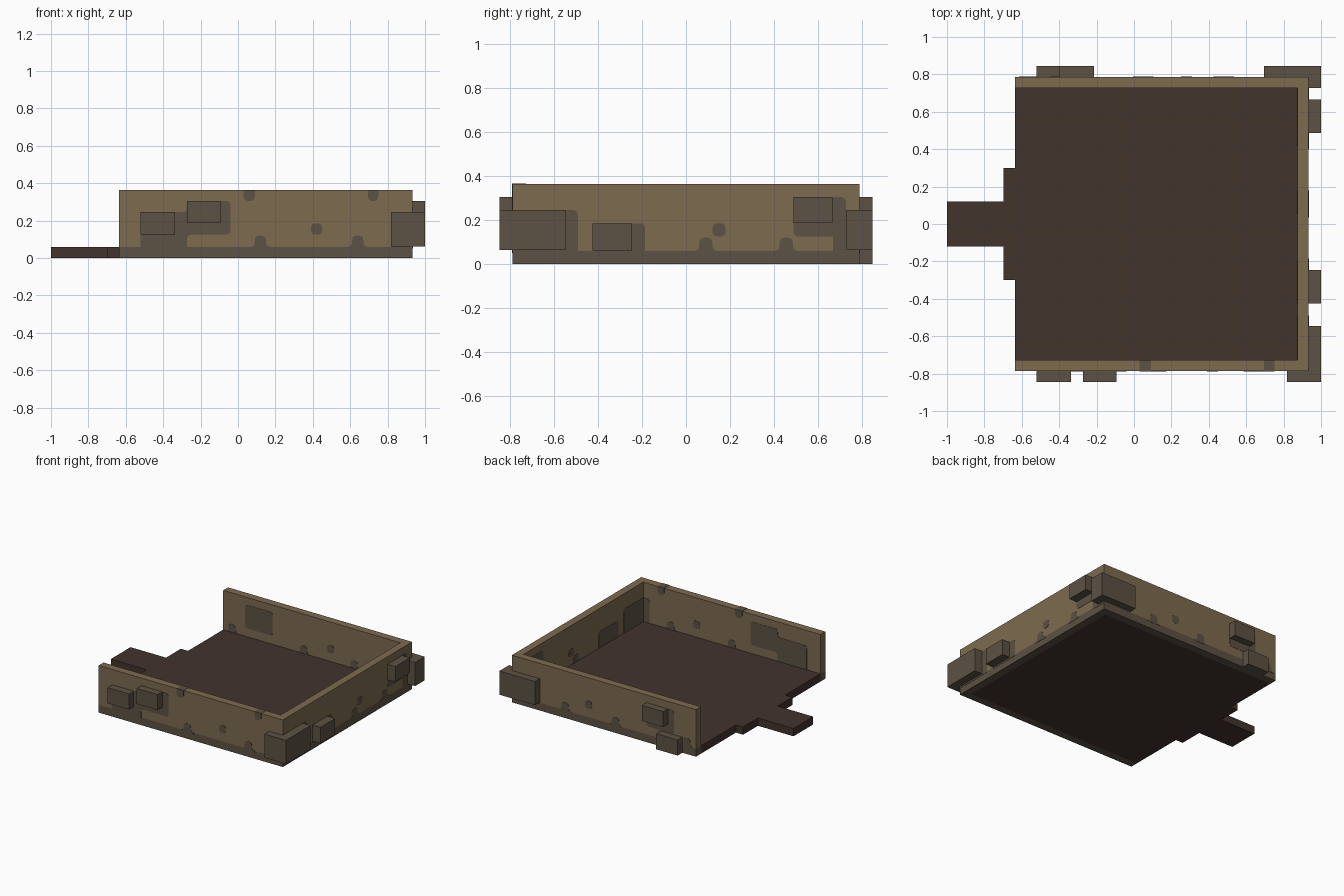
import bpy, bmesh
from mathutils import Vector

if "Cube" in bpy.data.objects:
    bpy.data.objects.remove(bpy.data.objects["Cube"], do_unlink=True)


def material(name, rgb):
    m = bpy.data.materials.new(name)
    m.use_nodes = True
    col = (*rgb, 1.0)
    m.diffuse_color = col
    bsdf = next(n for n in m.node_tree.nodes if n.type == "BSDF_PRINCIPLED")
    bsdf.inputs["Base Color"].default_value = col
    bsdf.inputs["Roughness"].default_value = 0.9
    return m


KHAKI = material("khaki plaster", (0.205, 0.147, 0.080))
GREY = material("grey stone", (0.107, 0.083, 0.058))
BROWN = material("dark brown floor", (0.054, 0.033, 0.026))

# Where a 2D outline point (u, w) lands when extruded along each axis
PLACE = {"x": lambda u, w, d: (d, u, w),
         "y": lambda u, w, d: (u, d, w),
         "z": lambda u, w, d: (u, w, d)}


def prisms(name, outlines, axis, lo, hi, mat):
    """Extrude one or more flat outlines from lo to hi along an axis."""
    bm = bmesh.new()
    for outline in outlines:
        a, b = ([bm.verts.new(PLACE[axis](u, w, d)) for u, w in outline] for d in (lo, hi))
        bm.faces.new(a)
        bm.faces.new(b)
        for i in range(len(a)):
            j = (i + 1) % len(a)
            bm.faces.new((a[i], a[j], b[j], b[i]))
    bmesh.ops.recalc_face_normals(bm, faces=bm.faces)
    mesh = bpy.data.meshes.new(name)
    bm.to_mesh(mesh)
    bm.free()
    mesh.materials.append(mat)
    obj = bpy.data.objects.new(name, mesh)
    bpy.context.collection.objects.link(obj)
    return obj


def rect(u0, u1, w0, w1):
    return [(u0, w0), (u1, w0), (u1, w1), (u0, w1)]


def rounded(points, r=0.024):
    """Round the outline corners, except at the base strip and the wall top."""
    out, n = [], len(points)
    for i, p in enumerate(points):
        if not 0.055 < p[1] < 0.36:
            out.append(p)
            continue
        p, a, b = Vector(p), Vector(points[i - 1]), Vector(points[(i + 1) % n])
        s = p + (a - p).normalized() * min(r, (a - p).length / 2)
        e = p + (b - p).normalized() * min(r, (b - p).length / 2)
        for t in (0, 0.33, 0.67, 1):
            out.append(tuple(s * (1 - t) ** 2 + p * 2 * t * (1 - t) + e * t * t))
    return out


def bump(c):
    return rounded([(c - 0.055, 0.05), (c - 0.055, 0.06), (c - 0.03, 0.065), (c - 0.03, 0.12),
                    (c + 0.03, 0.12), (c + 0.03, 0.065), (c + 0.055, 0.06), (c + 0.055, 0.05)])


def spot(c, z):
    return rounded(rect(c - 0.03, c + 0.03, z - 0.03, z + 0.03))


def patch(u0, u1, w0, w1):
    return rounded(rect(u0, u1, w0, w1))


# Main dimensions
X0, X1, Y, T = -0.636, 0.933, 0.787, 0.059
BASE, TOP, FLOOR = 0.06, 0.363, 0.06
XI, YI = X1 - T, Y - T

# Three-sided wall: grey base strip and khaki upper part
wall_plan = [(X0, -Y), (X1, -Y), (X1, Y), (X0, Y), (X0, YI), (XI, YI), (XI, -YI), (X0, -YI)]
prisms("wall_base_strip", [wall_plan], "z", 0, BASE, GREY)
prisms("wall_upper", [wall_plan], "z", BASE, TOP, KHAKI)

# Floor with the stepped tongue at the open side
half = [(-1.0, -0.12), (-0.697, -0.12), (-0.697, -0.30), (X0, -0.30), (X0, -YI), (XI, -YI)]
prisms("floor", [half + [(x, -y) for x, y in reversed(half)]], "z", 0, FLOOR, BROWN)

# Grey stains, showing on both faces of each wall
E = 0.002
TE = TOP + E
front_stain = rounded([(-0.52, 0.05), (-0.52, 0.245), (-0.273, 0.245), (-0.273, 0.305),
                       (-0.04, 0.305), (-0.04, 0.125), (-0.273, 0.125), (-0.273, 0.05)])
prisms("front_wall_stains",
       [front_stain, bump(0.12), bump(0.64), spot(0.42, 0.155),
        patch(0.03, 0.09, 0.305, TE), patch(0.695, 0.75, 0.305, TE),
        patch(0.82, 0.92, 0.05, 0.245)], "y", -Y - E, -YI + E, GREY)
prisms("back_wall_stains",
       [patch(-0.45, -0.215, 0.125, 0.305), bump(-0.56), bump(0.05), bump(0.48),
        spot(0.28, 0.155)], "y", YI - E, Y + E, GREY)
prisms("side_wall_stains",
       [patch(-0.78, -0.49, 0.05, 0.245), patch(-0.425, -0.185, 0.05, 0.185),
        bump(0.09), spot(0.15, 0.155), bump(0.455),
        patch(0.487, 0.725, 0.125, 0.305), patch(0.667, 0.78, 0.05, 0.245)],
       "x", XI - E, X1 + E, GREY)

# Protruding stones on each wall
YO, XO = 0.845, 1.0
prisms("front_stones", [rect(-0.52, -0.337, 0.125, 0.245), rect(-0.273, -0.093, 0.187, 0.305)],
       "y", -YO, -Y, GREY)
prisms("back_stones", [rect(-0.52, -0.337, 0, 0.12), rect(-0.397, -0.215, 0.187, 0.305)],
       "y", Y, YO, GREY)
prisms("side_stones", [rect(-0.425, -0.245, 0.062, 0.185), rect(0.487, 0.665, 0.187, 0.305)],
       "x", X1, XO, GREY)

# Corner stones wrapping around the wall ends
for name, s, x_start, y_end in (("front_corner_stone", -1, 0.818, 0.545),
                                ("back_corner_stone", 1, 0.695, 0.727)):
    plan = [(x_start, s * YO), (XO, s * YO), (XO, s * y_end),
            (X1, s * y_end), (X1, s * Y), (x_start, s * Y)]
    prisms(name, [plan], "z", 0.063, 0.245, GREY)
